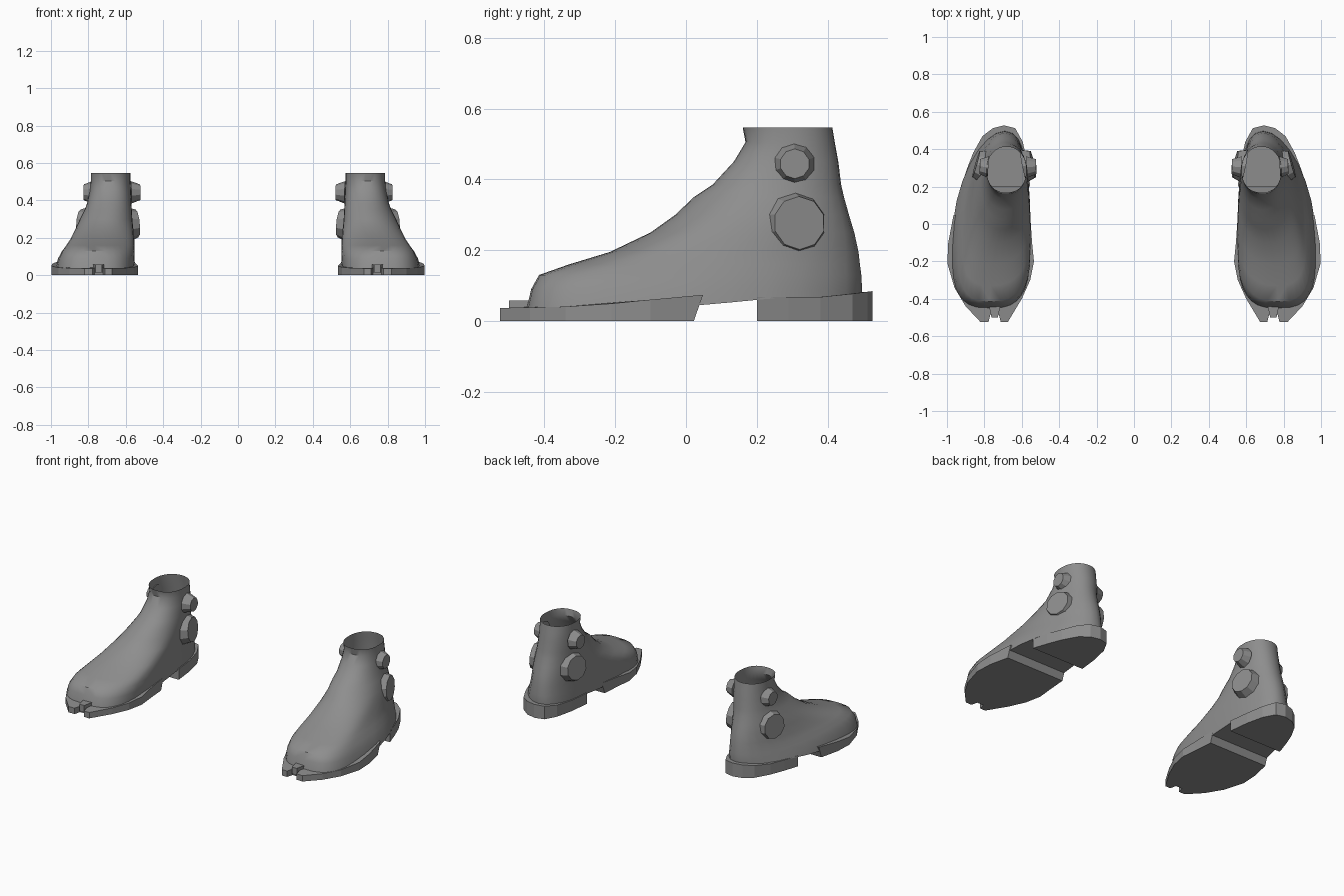
import bpy, bmesh, math
from mathutils import Vector

if "Cube" in bpy.data.objects:
    bpy.data.objects.remove(bpy.data.objects["Cube"])

grey = bpy.data.materials.new("boot grey")
grey.diffuse_color = (0.27, 0.27, 0.27, 1)
grey.use_nodes = True
grey.node_tree.nodes["Principled BSDF"].inputs["Base Color"].default_value = grey.diffuse_color


def finish(name, bm, smooth=False):
    """Turn a right-hand part into an object mirrored to the left boot."""
    me = bpy.data.meshes.new(name)
    bm.to_mesh(me)
    bm.free()
    me.materials.append(grey)
    ob = bpy.data.objects.new(name, me)
    bpy.context.collection.objects.link(ob)
    ob.modifiers.new("pair", 'MIRROR').use_mirror_merge = False
    if smooth:
        bpy.ops.object.select_all(action='DESELECT')
        ob.select_set(True)
        bpy.context.view_layer.objects.active = ob
        bpy.ops.object.shade_smooth_by_angle(angle=math.radians(40))
    return ob


def slab(name, outline, bottom, top):
    """Prism over an xy outline; bottom and top are heights as functions of y."""
    bm = bmesh.new()
    lo = [bm.verts.new((x, y, bottom(y))) for x, y in outline]
    hi = [bm.verts.new((x, y, top(y))) for x, y in outline]
    n = len(outline)
    bm.faces.new(lo)
    bm.faces.new(hi)
    for i in range(n):
        j = (i + 1) % n
        bm.faces.new((lo[i], lo[j], hi[j], hi[i]))
    bmesh.ops.recalc_face_normals(bm, faces=bm.faces)
    return bm


def ramp(y, pts):
    """Piecewise linear height along y."""
    for (a, p), (b, q) in zip(pts, pts[1:]):
        if y <= b:
            return p + (q - p) * max(0, (y - a) / (b - a))
    return pts[-1][1]


# Front sole with a notched toe and a sloping rear face
toe = [(0.675, -0.525), (0.712, -0.525), (0.722, -0.485), (0.768, -0.485),
       (0.778, -0.525), (0.82, -0.525), (0.90, -0.44), (0.96, -0.34),
       (0.998, -0.21), (0.993, -0.1), (0.965, 0.03), (0.555, 0.03),
       (0.545, -0.1), (0.535, -0.2), (0.555, -0.3), (0.60, -0.4)]
bm = slab("front_sole", toe, lambda y: 0,
          lambda y: ramp(y, [(-0.53, 0.037), (-0.35, 0.04), (-0.2, 0.05), (0.03, 0.074)]))
for v in bm.verts:
    if v.co.y > 0.02:
        v.co.y = 0.022 if v.co.z < 0.01 else 0.048
finish("front_sole", bm)

# Small peg in the toe notch
peg = [(0.728, -0.50), (0.762, -0.50), (0.775, -0.44), (0.715, -0.44)]
finish("toe_peg", slab("toe_peg", peg, lambda y: 0.015, lambda y: 0.058))

# Heel block
heel = [(0.555, 0.2), (0.925, 0.2), (0.895, 0.29), (0.86, 0.38), (0.81, 0.47),
        (0.755, 0.512), (0.695, 0.527), (0.635, 0.512), (0.595, 0.44), (0.57, 0.33)]
finish("heel_block", slab("heel_block", heel, lambda y: 0,
       lambda y: ramp(y, [(0.2, 0.068), (0.4, 0.068), (0.53, 0.085)])))

# Boot upper: stacked outlines of
# z, front y, back y, inner x, outer x, widest y, front centre x, front squareness
layers = [
    (0.035, -0.45, 0.495, 0.555, 0.975, -0.12, 0.77, 3.0),
    (0.09, -0.437, 0.497, 0.553, 0.962, -0.12, 0.77, 3.0),
    (0.13, -0.415, 0.495, 0.553, 0.94, -0.10, 0.77, 2.8),
    (0.16, -0.33, 0.491, 0.553, 0.918, -0.06, 0.765, 2.6),
    (0.195, -0.215, 0.487, 0.555, 0.895, 0.00, 0.755, 2.4),
    (0.25, -0.10, 0.475, 0.56, 0.868, 0.10, 0.73, 2.2),
    (0.30, -0.03, 0.46, 0.565, 0.845, 0.17, 0.71, 2.1),
    (0.35, 0.022, 0.446, 0.568, 0.82, 0.22, 0.695, 2.1),
    (0.385, 0.075, 0.438, 0.57, 0.807, 0.25, 0.69, 2.1),
    (0.45, 0.135, 0.43, 0.573, 0.793, 0.28, 0.685, 2.2),
    (0.505, 0.168, 0.42, 0.576, 0.787, 0.29, 0.682, 2.3),
    (0.547, 0.16, 0.413, 0.576, 0.787, 0.29, 0.682, 2.4)]
N = 32
bm = bmesh.new()
rings = []
for k, (z, yf, yb, xi, xo, yw, cf, p) in enumerate(layers):
    ring = []
    mid = (xi + xo) / 2
    for i in range(N):
        a = 2 * math.pi * i / N
        c, s = math.cos(a), math.sin(a)
        e = p if s < 0 else 2.1
        u = math.copysign(abs(c) ** (2 / e), c)
        w = abs(s) ** (2 / e)
        y = yw + w * ((yf if s < 0 else yb) - yw)
        end = cf if s < 0 else min(mid, 0.69)
        x = mid + (end - mid) * w * w + u * (xo - xi) / 2
        x = max(x, xi)
        # the underside rises through the arch to the heel
        zz = ramp(y, [(-0.45, 0.035), (0.05, 0.043), (0.2, 0.062), (0.5, 0.07)]) if k == 0 else z
        ring.append(bm.verts.new((x, y, zz)))
    rings.append(ring)
for lo, hi in zip(rings, rings[1:]):
    for i in range(N):
        j = (i + 1) % N
        bm.faces.new((lo[i], lo[j], hi[j], hi[i]))
# underside strips joining the inner and outer edges
for i in range(-N // 4, N // 4):
    a, b = rings[0][i % N], rings[0][(i + 1) % N]
    c, d = rings[0][(N // 2 - i - 1) % N], rings[0][(N // 2 - i) % N]
    face = list(dict.fromkeys((d, c, b, a)))
    bm.faces.new(face)
finish("boot_upper", bm, smooth=True)


def disc(name, centre, normal, r_base, r_cap, depth):
    """Ten-sided tapered disc whose cap is centred on centre."""
    bm = bmesh.new()
    bmesh.ops.create_cone(bm, cap_ends=True, segments=10, radius1=r_base,
                          radius2=r_cap, depth=depth)
    n = Vector(normal).normalized()
    rot = n.to_track_quat('Z', 'Y')
    for v in bm.verts:
        v.co = Vector(centre) + rot @ (v.co - Vector((0, 0, depth / 2)))
    finish(name, bm)


# Ankle discs on both sides
disc("outer_large_disc", (0.845, 0.32, 0.277), (0.95, 0.27, 0.06), 0.092, 0.075, 0.05)
disc("outer_small_disc", (0.825, 0.307, 0.444), (1, 0.05, 0.02), 0.06, 0.042, 0.045)
disc("inner_large_disc", (0.54, 0.32, 0.277), (-0.97, 0.2, 0.1), 0.092, 0.075, 0.05)
disc("inner_small_disc", (0.523, 0.307, 0.444), (-1, 0.05, 0.02), 0.06, 0.042, 0.05)
